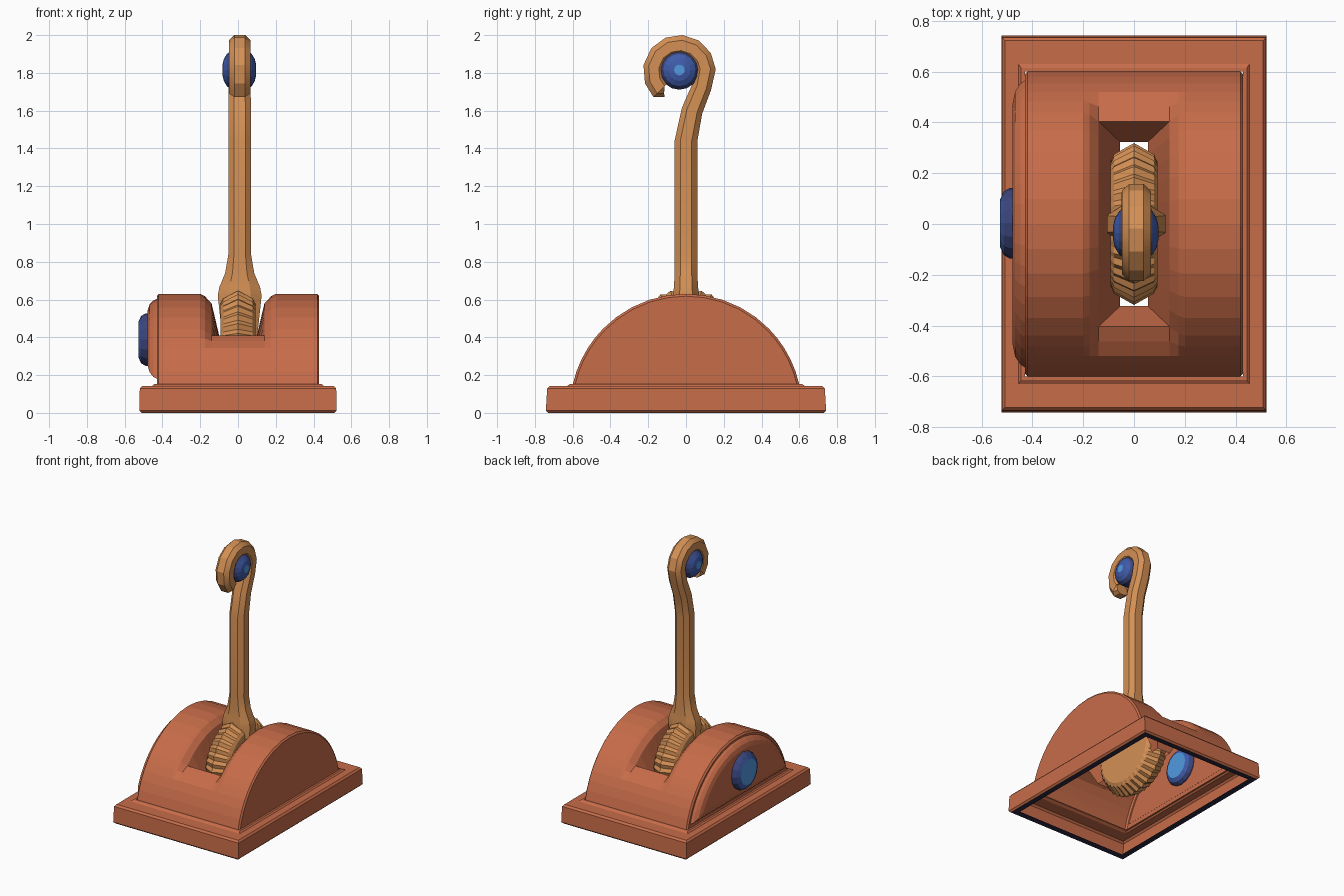
import bpy, bmesh
from math import sin, cos, radians, pi, asin, sqrt, hypot

if "Cube" in bpy.data.objects:
    bpy.data.objects.remove(bpy.data.objects["Cube"])


def material(name, r, g, b):
    m = bpy.data.materials.new(name)
    m.diffuse_color = (r, g, b, 1)
    m.use_nodes = True
    m.node_tree.nodes["Principled BSDF"].inputs["Base Color"].default_value = m.diffuse_color
    return m


RUST = material("rust orange", 0.57, 0.15, 0.066)
TAN = material("warm tan", 0.66, 0.28, 0.09)
NAVY = material("navy blue", 0.045, 0.06, 0.20)
BLUE = material("mid blue", 0.05, 0.105, 0.40)
SKY = material("light blue", 0.085, 0.32, 0.74)
DARK = material("dark violet", 0.025, 0.02, 0.05)


def finish(bm, name, mats):
    bmesh.ops.recalc_face_normals(bm, faces=bm.faces)
    me = bpy.data.meshes.new(name)
    bm.to_mesh(me)
    bm.free()
    for m in mats:
        me.materials.append(m)
    ob = bpy.data.objects.new(name, me)
    bpy.context.collection.objects.link(ob)
    return ob


def loft(bm, loops, caps=(False, False), mat_rule=None):
    """Skin closed loops of equal point count."""
    rings = [[bm.verts.new(p) for p in lp] for lp in loops]
    n = len(rings[0])
    for k, (a, b) in enumerate(zip(rings, rings[1:])):
        for i in range(n):
            f = bm.faces.new((a[i], a[(i + 1) % n], b[(i + 1) % n], b[i]))
            if mat_rule:
                f.material_index = mat_rule[k]
    for end, ring in zip(caps, (rings[0], rings[-1])):
        if end:
            f = bm.faces.new(ring)
            if mat_rule:
                f.material_index = 2
    return rings


def rect(x, y, z):
    return [(-x, -y, z), (x, -y, z), (x, y, z), (-x, y, z)]


# Base frame: open underneath, with a dark rim below
bm = bmesh.new()
loft(bm, [rect(0.465, 0.685, 0.003), rect(0.51, 0.73, 0.0), rect(0.522, 0.742, 0.012),
          rect(0.52, 0.735, 0.128), rect(0.508, 0.722, 0.142), rect(0.455, 0.63, 0.142),
          rect(0.445, 0.615, 0.152), rect(0.43, 0.6, 0.152)],
     mat_rule=[1, 0, 0, 0, 0, 0, 0])
finish(bm, "base_frame", [RUST, DARK])

# Arched housing: a grid over the arc, with a funnel slot along the top
R, CZ = 0.615, 0.015
half = [9.2, 18.5, 27.8, 37, 45.7, 51.7, 57.7, 64, 70.5, 77.2]
angles = [-a for a in reversed(half)] + [0] + half
xs = [-0.43, -0.42, -0.2, -0.175, -0.14, 0.14, 0.175, 0.2, 0.42, 0.43]
bm = bmesh.new()
grid = []
for a in angles:
    row = []
    for x in xs:
        r = R - (0.012 if abs(x) > 0.425 else 0)
        if abs(x) < 0.19 and abs(a) < 55:       # rolled slot edge
            drop = 0.05 if abs(x) < 0.15 else 0.013
            r -= drop * (0.5 if abs(a) > 50 else 1)
        row.append(bm.verts.new((x, r * sin(radians(a)), CZ + r * cos(radians(a)))))
    grid.append(row)
for i in range(len(angles) - 1):
    for j in range(len(xs) - 1):
        if j == 4 and abs(angles[i]) < 46 and abs(angles[i + 1]) < 46:
            continue
        bm.faces.new((grid[i][j], grid[i][j + 1], grid[i + 1][j + 1], grid[i + 1][j]))
for j in (0, -1):
    bm.faces.new([row[j] for row in grid])
rows = [i for i, a in enumerate(angles) if abs(a) < 46]
rim = [grid[i][4] for i in rows] + [grid[i][5] for i in reversed(rows)]
low = [bm.verts.new((0.055 if v.co.x > 0 else -0.055, v.co.y * 0.8, 0.22)) for v in rim]
for i in range(len(rim)):
    k = (i + 1) % len(rim)
    bm.faces.new((rim[i], rim[k], low[k], low[i]))
finish(bm, "arched_housing", [RUST])


# Raised half-round boss on the left wall
def half_disc(x, r, zmin):
    t = asin((zmin - CZ) / r)
    n = 18
    return [(x, r * cos(t + (pi - 2 * t) * i / n), CZ + r * sin(t + (pi - 2 * t) * i / n))
            for i in range(n + 1)]


bm = bmesh.new()
loft(bm, [half_disc(-0.428, 0.59, 0.18), half_disc(-0.448, 0.58, 0.19),
          half_disc(-0.468, 0.56, 0.215), half_disc(-0.478, 0.53, 0.25)], caps=(False, True))
finish(bm, "side_boss", [RUST])


# Lens-shaped gems facing sideways
def gem(name, cx, cy, cz, profile, sides=16):
    """profile: (offset x, radius) from rim to centre; mirrored in x."""
    prof = [(-x, r) for x, r in reversed(profile)] + profile
    loops = [[(cx + x, cy + r * cos(2 * pi * i / sides), cz + r * sin(2 * pi * i / sides))
              for i in range(sides)] for x, r in prof]
    m = [1] * (len(profile) - 2) + [0, 0, 0] + [1] * (len(profile) - 2)
    bm = bmesh.new()
    loft(bm, loops, caps=(True, True), mat_rule=m)
    finish(bm, name, [NAVY, BLUE, SKY])


gem("hook_gem", 0.007, -0.035, 1.815,
    [(0.04, 0.104), (0.066, 0.085), (0.082, 0.058), (0.089, 0.028)])
gem("side_button", -0.455, 0.003, 0.388,
    [(0.035, 0.139), (0.058, 0.125), (0.072, 0.095)])

# Ridged wheel inside the slot
TEETH = 36
bm = bmesh.new()
loops = []
for x, r, d in [(-0.092, 0.245, 0), (-0.078, 0.27, 0.006), (0, 0.313, 0.007),
                (0.078, 0.27, 0.006), (0.092, 0.245, 0)]:
    loop = []
    for i in range(TEETH * 2):
        t, rr = pi * i / TEETH, r + (d if i % 2 else -d)
        loop.append((x, rr * cos(t), 0.338 + rr * sin(t)))
    loops.append(loop)
loft(bm, loops, caps=(True, True))
finish(bm, "ridged_wheel", [TAN])

# Lever: octagonal section swept up the stem and round the hook
stations = [(0, 0.36, 0.088, 0.06), (0, 0.62, 0.116, 0.07), (0, 0.665, 0.108, 0.064),
            (0, 0.74, 0.077, 0.06), (0, 0.84, 0.06, 0.06), (0, 1.44, 0.06, 0.06),
            (0.032, 1.6, 0.059, 0.056), (0.083, 1.725, 0.058, 0.052)]
for a in (5, 30, 58, 85, 112, 140, 170, 200, 225):
    t = radians(a)
    stations.append((-0.035 + 0.138 * cos(t), 1.808 + 0.138 * sin(t), 0.057, 0.055))
stations.append((-0.118, 1.712, 0.045, 0.04))
loops = []
for i, (y, z, hx, hy) in enumerate(stations):
    a, b = stations[max(i - 1, 0)], stations[min(i + 1, len(stations) - 1)]
    ty, tz = b[0] - a[0], b[1] - a[1]
    d = hypot(ty, tz)
    ny, nz = tz / d, -ty / d
    loops.append([(0.009 + u * hx, y + v * hy * ny, z + v * hy * nz) for u, v in
                  [(1, .5), (.5, 1), (-.5, 1), (-1, .5), (-1, -.5), (-.5, -1), (.5, -1), (1, -.5)]])
bm = bmesh.new()
loft(bm, loops, caps=(True, True))
lever = finish(bm, "hooked_lever", [TAN])
bpy.context.view_layer.objects.active = lever
lever.select_set(True)
bpy.ops.object.shade_smooth_by_angle(angle=radians(25))
